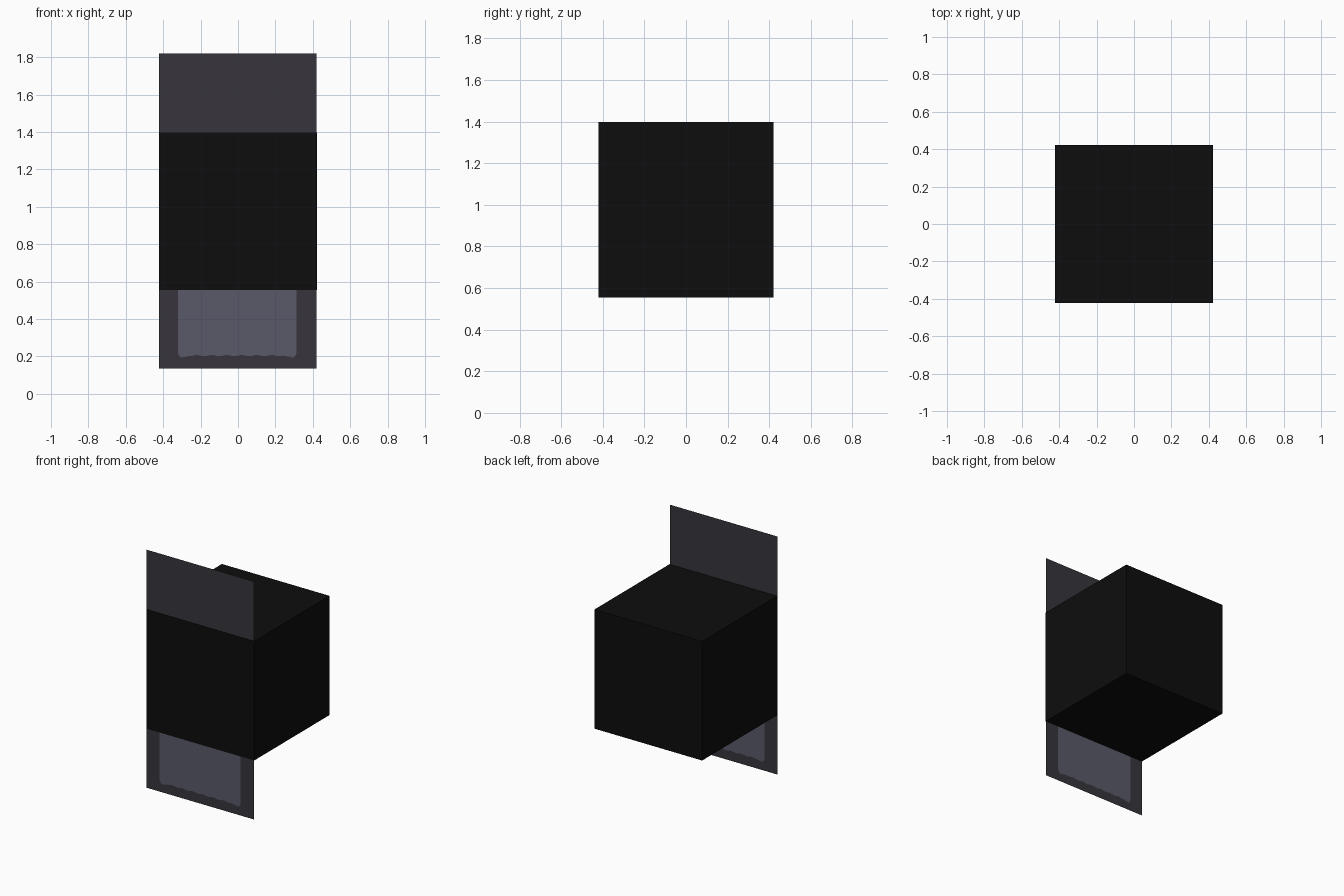
import bpy, bmesh, math

if "Cube" in bpy.data.objects:
    bpy.data.objects.remove(bpy.data.objects["Cube"], do_unlink=True)


def material(name, rgb):
    m = bpy.data.materials.new(name)
    m.use_nodes = True
    m.diffuse_color = (*rgb, 1)
    node = m.node_tree.nodes["Principled BSDF"]
    node.inputs["Base Color"].default_value = (*rgb, 1)
    node.inputs["Roughness"].default_value = 0.9
    return m


black = material("black", (0.004, 0.004, 0.004))
charcoal = material("charcoal", (0.038, 0.036, 0.045))
slate = material("slate", (0.098, 0.102, 0.136))


def add_object(name, bm, materials):
    mesh = bpy.data.meshes.new(name)
    bm.to_mesh(mesh)
    bm.free()
    for m in materials:
        mesh.materials.append(m)
    obj = bpy.data.objects.new(name, mesh)
    bpy.context.collection.objects.link(obj)
    return obj


# Solid box
SIZE, MID = 0.843, 0.977
bm = bmesh.new()
bmesh.ops.create_cube(bm, size=SIZE)
bmesh.ops.translate(bm, verts=bm.verts, vec=(0, 0, MID))
add_object("box", bm, [black])

# Upright sheet just inside the box front, with a pale patch cut into it
LEFT, RIGHT, Y = -0.422, 0.419, -0.418
BOTTOM, TOP = MID - SIZE + 0.002, MID + SIZE
PATCH_LEFT, PATCH_RIGHT, PATCH_TOP = -0.322, 0.314, 0.9


def patch_edge(x):
    """Lower edge of the patch: rounded corner lobes and a wavy middle."""
    d = min(x - PATCH_LEFT, PATCH_RIGHT - x)
    if d < 0.02:
        return 0.193 + 0.03 * (1 - d / 0.02) ** 2
    if d < 0.07:
        return 0.193 + 0.011 * (d - 0.02) / 0.05
    return 0.204 + 0.003 * math.sin(x * math.tau / 0.08)


STEPS = 96
xs = [PATCH_LEFT + (PATCH_RIGHT - PATCH_LEFT) * i / STEPS for i in range(STEPS + 1)]
xs = [LEFT] + xs + [RIGHT]

bm = bmesh.new()
columns = []
for x in xs:
    inner = min(max(x, PATCH_LEFT), PATCH_RIGHT)
    levels = (BOTTOM, patch_edge(inner), PATCH_TOP, TOP)
    columns.append([bm.verts.new((x, Y, z)) for z in levels])
for i, (a, b) in enumerate(zip(columns, columns[1:])):
    for row in range(3):
        face = bm.faces.new((a[row], b[row], b[row + 1], a[row + 1]))
        face.material_index = int(row == 1 and 0 < i <= STEPS)
add_object("front_sheet", bm, [charcoal, slate])
